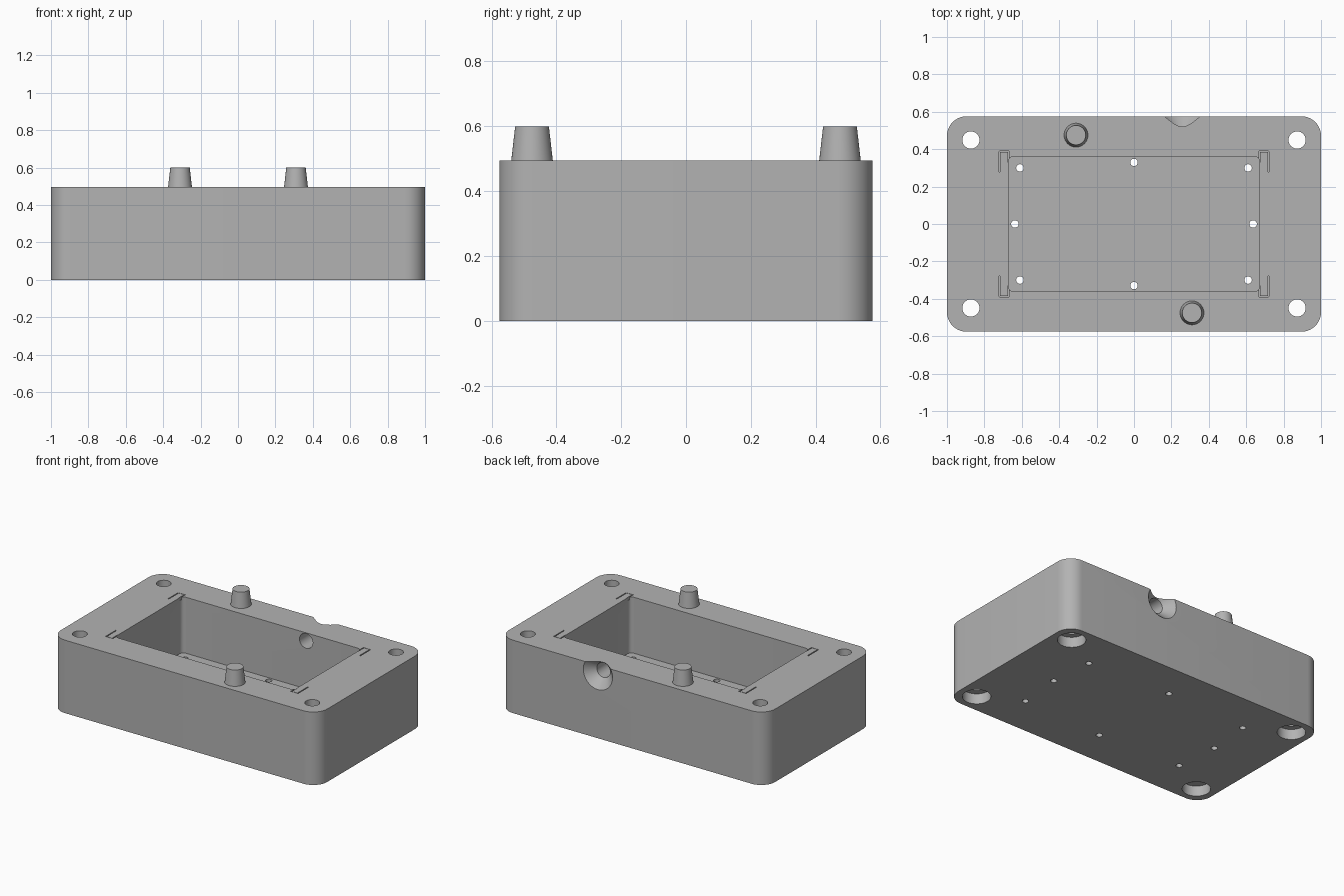
import bpy, bmesh, math

if "Cube" in bpy.data.objects:
    bpy.data.objects.remove(bpy.data.objects["Cube"])

W, D, H = 1.0, 0.576, 0.495      # half width, half depth, height of the block
FLOOR = 0.115                    # pocket floor height

grey = bpy.data.materials.new("matte grey")
grey.diffuse_color = (0.45, 0.45, 0.45, 1)
grey.use_nodes = True
grey.node_tree.nodes["Principled BSDF"].inputs["Base Color"].default_value = grey.diffuse_color


def add_object(name, bm):
    bmesh.ops.recalc_face_normals(bm, faces=bm.faces)
    me = bpy.data.meshes.new(name)
    bm.to_mesh(me)
    bm.free()
    me.materials.append(grey)
    ob = bpy.data.objects.new(name, me)
    bpy.context.collection.objects.link(ob)
    return ob


def rounded_box(name, hx, hy, r, z0, z1, n=10):
    bm = bmesh.new()
    pts = []
    for k, (sx, sy) in enumerate([(1, 1), (-1, 1), (-1, -1), (1, -1)]):
        for i in range(n + 1):
            a = math.pi / 2 * (k + i / n)
            pts.append((sx * (hx - r) + r * math.cos(a), sy * (hy - r) + r * math.sin(a)))
    face = bm.faces.new([bm.verts.new((x, y, z0)) for x, y in pts])
    top = bmesh.ops.extrude_face_region(bm, geom=[face])["geom"]
    bmesh.ops.translate(bm, vec=(0, 0, z1 - z0),
                        verts=[v for v in top if isinstance(v, bmesh.types.BMVert)])
    return add_object(name, bm)


def lathe(name, profile, loc, n=40, along_y=False):
    """Solid of revolution from (radius, height) points."""
    bm = bmesh.new()
    rings = [[bm.verts.new((r * math.cos(2 * math.pi * i / n), r * math.sin(2 * math.pi * i / n), h))
              for i in range(n)] for r, h in profile]
    for a, b in zip(rings, rings[1:]):
        for i in range(n):
            j = (i + 1) % n
            bm.faces.new((a[i], a[j], b[j], b[i]))
    bm.faces.new(rings[0])
    bm.faces.new(rings[-1])
    if along_y:
        for v in bm.verts:
            v.co = (v.co.x, v.co.z, v.co.y)
    bmesh.ops.translate(bm, vec=loc, verts=bm.verts)
    return add_object(name, bm)


def box(name, x0, x1, y0, y1, z0, z1):
    bm = bmesh.new()
    bmesh.ops.create_cube(bm, size=1)
    for v in bm.verts:
        v.co = (x0 if v.co.x < 0 else x1, y0 if v.co.y < 0 else y1, z0 if v.co.z < 0 else z1)
    return add_object(name, bm)


def cut(target, cutters):
    """Subtract the cutters one by one, bake the result, drop the cutters."""
    for c in cutters:
        m = target.modifiers.new("cut", 'BOOLEAN')
        m.operation, m.solver, m.object = 'DIFFERENCE', 'EXACT', c
    dg = bpy.context.evaluated_depsgraph_get()
    me = bpy.data.meshes.new_from_object(target.evaluated_get(dg))
    target.modifiers.clear()
    target.data = me
    for c in cutters:
        bpy.data.objects.remove(c)


def smooth(ob):
    bpy.ops.object.select_all(action='DESELECT')
    ob.select_set(True)
    bpy.context.view_layer.objects.active = ob
    bpy.ops.object.shade_smooth_by_angle(angle=math.radians(30))


# Block and its central pocket
block = rounded_box("mold_block", W, D, 0.105, 0, H)
cutters = [rounded_box("pocket", 0.672, 0.362, 0.03, FLOOR, H + 0.1, 6)]

# Corner bolt holes with counterbores underneath
for sx in (-1, 1):
    for sy in (-1, 1):
        cutters.append(lathe("bolt_hole",
                             [(0.087, -0.1), (0.087, 0.07), (0.046, 0.07), (0.046, H + 0.1)],
                             (sx * 0.872, sy * 0.449, 0)))

# Small holes through the pocket floor
spots = [(sx * 0.61, sy * 0.3) for sx in (-1, 1) for sy in (-1, 1)]
spots += [(0.637, 0), (-0.637, 0), (0, 0.329), (0, -0.329)]
for x, y in spots:
    cutters.append(lathe("floor_hole", [(0.02, -0.1), (0.02, FLOOR + 0.1)], (x, y, 0), 20))

# Funnel inlet through the back wall
cutters.append(lathe("inlet", [(0.05, 0.3), (0.05, 0.516), (0.11, D), (0.11, D + 0.1)],
                     (0.258, 0, 0.44), along_y=True))

# Thin hooked vent grooves at the pocket corners
for sx in (-1, 1):
    for sy in (-1, 1):
        for x0, x1, y0, y1 in [(0.668, 0.675, 0.33, 0.39), (0.6715, 0.7195, 0.386, 0.3895),
                               (0.716, 0.723, 0.278, 0.3885)]:
            xs, ys = sorted((sx * x0, sx * x1)), sorted((sy * y0, sy * y1))
            cutters.append(box("vent_groove", *xs, *ys, H - 0.02, H + 0.05))

cut(block, cutters)
smooth(block)

# Tapered alignment pins
for name, s in (("back_pin", -1), ("front_pin", 1)):
    smooth(lathe(name, [(0.064, H), (0.052, 0.6)], (s * 0.31, -s * 0.475, 0)))
